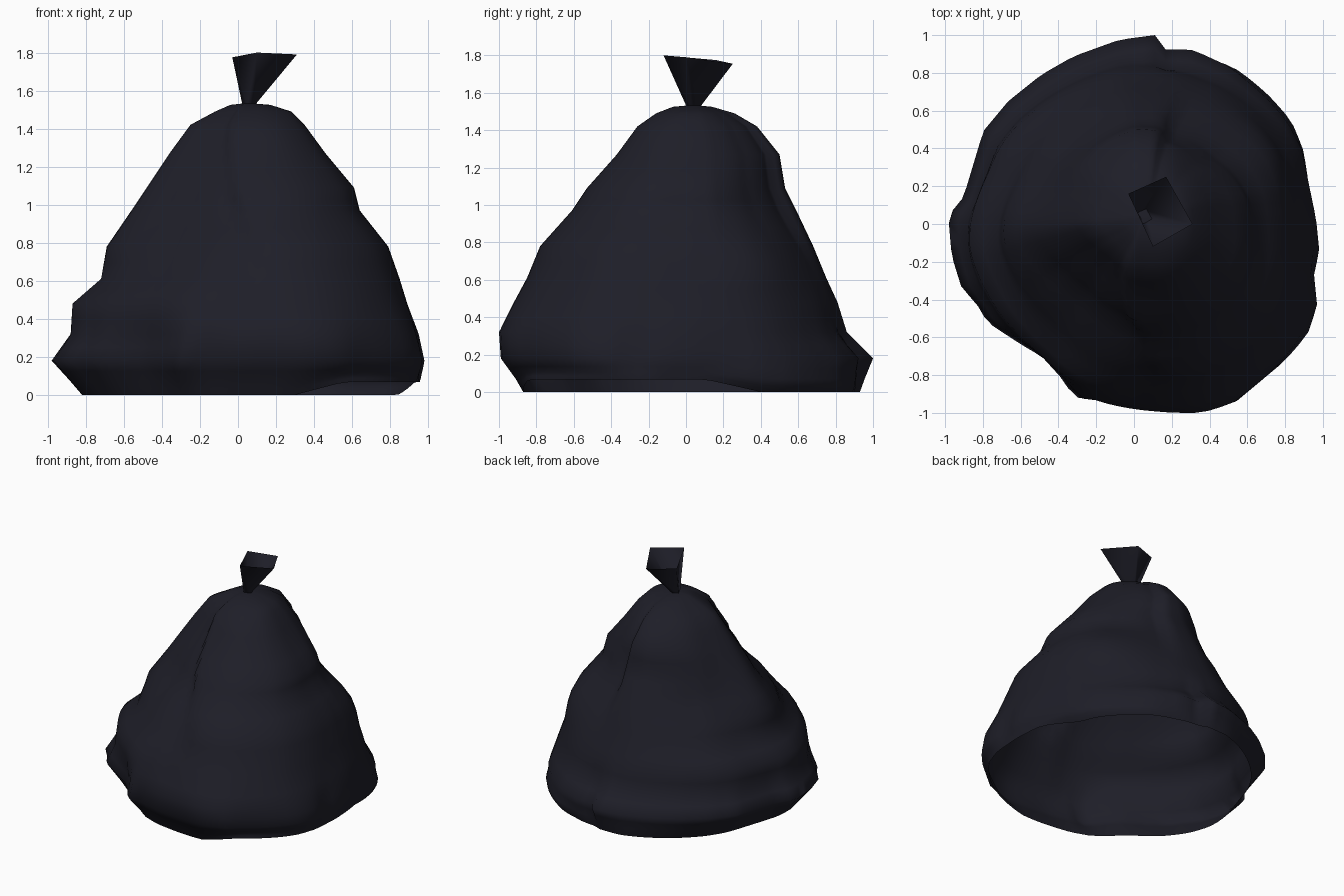
import bpy, bmesh, math
from mathutils import Vector

if "Cube" in bpy.data.objects:
    bpy.data.objects.remove(bpy.data.objects["Cube"])

plastic = bpy.data.materials.new("dark bin liner plastic")
plastic.diffuse_color = (0.013, 0.013, 0.021, 1)
plastic.use_nodes = True
plastic.node_tree.nodes["Principled BSDF"].inputs["Base Color"].default_value = plastic.diffuse_color

# Widest outline of the sack seen from above (x, y), counter-clockwise
OUTLINE = [(.96, .03), (.88, .4), (.8, .55), (.68, .68), (.5, .83), (.3, .92), (.15, .92),
           (.12, 1.0), (-.09, .97), (-.33, .88), (-.5, .78), (-.67, .64), (-.8, .48),
           (-.9, .13), (-.98, .03), (-.96, -.18), (-.9, -.37), (-.84, -.41), (-.77, -.53),
           (-.6, -.64), (-.48, -.71), (-.37, -.83), (-.31, -.93), (-.25, -.91), (0, -.97),
           (.17, -.98), (.37, -.99), (.54, -.94), (.8, -.72), (.92, -.58), (.97, -.43),
           (.95, -.25), (.98, -.15)]
# Silhouette extents: z, x min, x max, y min, y max
LEVELS = [(0, -.82, .91, -.87, .93), (.07, -.88, .965, -.91, .955), (.18, -.98, .98, -.99, 1.0),
          (.32, -.88, .95, -1.0, .86), (.48, -.87, .89, -.92, .81), (.61, -.72, .85, -.85, .75),
          (.78, -.69, .79, -.78, .68), (.97, -.56, .64, -.61, .59), (1.09, -.48, .61, -.53, .53),
          (1.27, -.36, .46, -.37, .5), (1.42, -.25, .35, -.26, .38), (1.49, -.12, .28, -.16, .26),
          (1.525, -.04, .17, -.07, .14)]
STEP = 4
ANGLES = range(0, 360, STEP)


def outline_radius(a):
    # Distance from the centre to the outline in direction a (degrees)
    d = Vector((math.cos(math.radians(a)), math.sin(math.radians(a))))
    for i, p in enumerate(OUTLINE):
        p, q = Vector(p), Vector(OUTLINE[(i + 1) % len(OUTLINE)])
        e = q - p
        den = d.x * e.y - d.y * e.x
        if abs(den) > 1e-9:
            r = (p.x * e.y - p.y * e.x) / den
            s = (p.x * d.y - p.y * d.x) / den
            if r > 0 and -1e-6 <= s <= 1 + 1e-6:
                return r
    return .95


DETAIL = [outline_radius(a + .5) for a in ANGLES]
N = len(DETAIL)
SMOOTH = [sum(DETAIL[(i + k) % N] for k in range(-3, 4)) / 7 for i in range(N)]


def clamp(v):
    return min(1, max(0, v))


def strip(a, start, end, rise, fall):
    # Weight between two directions, with a gentle or abrupt edge
    return clamp((a - start) / rise) * clamp((end - a) / fall)


def near(z, middle, reach):
    return clamp(1 - abs(z - middle) / reach)


def fold(a, z):
    crease = 281 - 31 * clamp((z - .7) / .75)
    cut = .12 * clamp((z - .6) / .35) * strip(a, 186, crease, 25, 5)    # front left hollow
    cut += .11 * clamp((z - .65) / .3) * strip(a, 12, 78, 30, 6)        # back right hollow
    cut += .10 * near(z, .9, .3) * strip(a, 92, 180, 40, 30)            # under the back lip
    cut -= .07 * near(z, .52, .25) * strip(a, 205, 270, 25, 25)         # front left bulge
    cut -= .05 * near(z, .72, .25) * strip(a, 8, 60, 20, 20)            # right shoulder
    cut -= .06 * near(z, .03, .13) * strip(a, 8, 80, 25, 25)            # full hem
    return 1 - cut


def make(name, bm, angle):
    bmesh.ops.recalc_face_normals(bm, faces=bm.faces)
    mesh = bpy.data.meshes.new(name)
    bm.to_mesh(mesh)
    bm.free()
    ob = bpy.data.objects.new(name, mesh)
    bpy.context.collection.objects.link(ob)
    mesh.materials.append(plastic)
    bpy.ops.object.select_all(action='DESELECT')
    ob.select_set(True)
    bpy.context.view_layer.objects.active = ob
    bpy.ops.object.shade_smooth_by_angle(angle=math.radians(angle))
    return ob


def bridge(bm, a, b):
    for i in range(len(a)):
        j = (i + 1) % len(a)
        bm.faces.new((a[i], a[j], b[j], b[i]))


# Extra rings halfway between the measured levels
levels = [LEVELS[0]]
for lo, hi in zip(LEVELS, LEVELS[1:]):
    levels += [tuple((p + q) / 2 for p, q in zip(lo, hi)), hi]

# Sack body: hollow, open underneath, gathered at the neck
bm = bmesh.new()
previous = None
for z, x0, x1, y0, y1 in levels:
    cx, cy = .05 * z / 1.53, .04 * z / 1.53
    w = math.exp(-((z - .2) / .16) ** 2)
    flat = []
    for i, a in enumerate(ANGLES):
        r = (w * DETAIL[i] + (1 - w) * SMOOTH[i]) * fold(a, z)
        flat.append((r * math.cos(math.radians(a)), r * math.sin(math.radians(a))))
    xs, ys = [p[0] for p in flat], [p[1] for p in flat]
    ring = []
    for a, (u, v) in zip(ANGLES, flat):
        x = cx + (u / max(xs) * (x1 - cx) if u > 0 else u / min(xs) * (x0 - cx))
        y = cy + (v / max(ys) * (y1 - cy) if v > 0 else v / min(ys) * (y0 - cy))
        # Hem is lifted off the ground at the front right
        lift = strip((a + 180) % 360, 108, 205, 14, 19)
        k = 1 + .05 * lift * clamp(1 - z / .07)
        zz = z + lift * .068 * clamp(1 - z / .15)
        ring.append(bm.verts.new((x * k, y * k, zz)))
    if previous:
        bridge(bm, previous, ring)
    previous = ring
tip = bm.verts.new((.05, .04, 1.535))
for i in range(N):
    bm.faces.new((previous[i], previous[(i + 1) % N], tip))
make("sack_body", bm, 75)

# Tied top: open four-sided flare above the neck
bm = bmesh.new()
TOP = [Vector(p) for p in ((-.03, .16, 1.775), (.17, .25, 1.755), (.31, 0, 1.79), (.1, -.12, 1.8))]
neck = Vector((.055, .04, 1.52))
low = [bm.verts.new(neck + Vector((v.x - .14, v.y - .07, 0)) * .18) for v in TOP]
bridge(bm, low, [bm.verts.new(v) for v in TOP])
make("tied_top", bm, 120)
